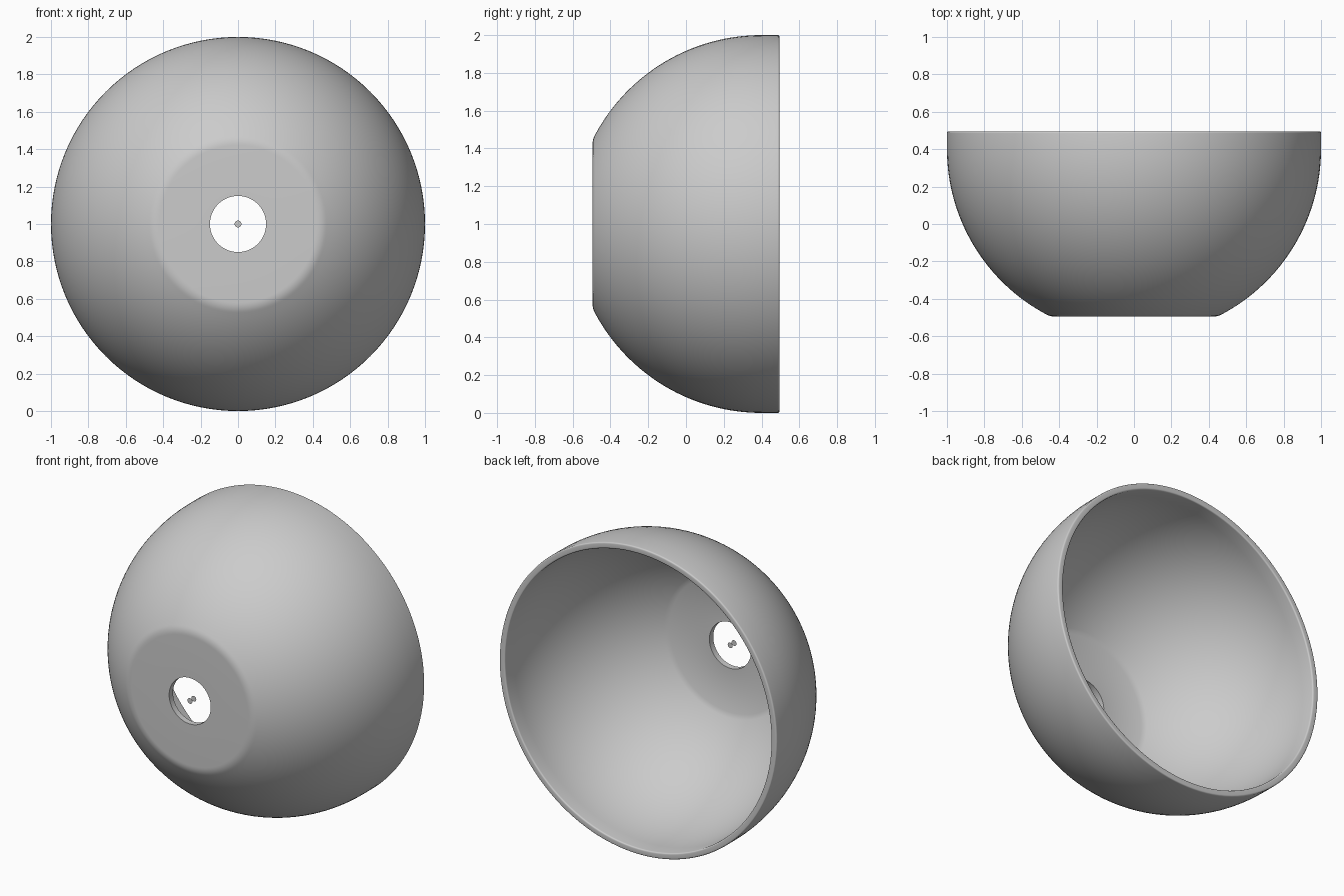
import bpy, bmesh, math

if "Cube" in bpy.data.objects:
    bpy.data.objects.remove(bpy.data.objects["Cube"])

SEG = 128
CY = 0.4          # y of the sphere centre
HOLE = 0.15       # radius of the hole in the base
BACK, FRONT, WALL = 0.495, -0.495, 0.04


def make_object(name, bm):
    bmesh.ops.recalc_face_normals(bm, faces=bm.faces)
    mesh = bpy.data.meshes.new(name)
    bm.to_mesh(mesh)
    bm.free()
    ob = bpy.data.objects.new(name, mesh)
    bpy.context.collection.objects.link(ob)
    bpy.context.view_layer.objects.active = ob
    ob.select_set(True)
    bpy.ops.object.shade_smooth_by_angle(angle=math.radians(35))
    ob.select_set(False)
    return ob


def arc(radius, r_end, steps=32):
    """Quarter-sphere points (r, y) from the widest ring to ring radius r_end."""
    top = math.acos(r_end / radius)
    return [(radius * math.cos(top * i / steps), CY - radius * math.sin(top * i / steps))
            for i in range(steps + 1)]


def blend(a, b, c, steps=6):
    """Small rounded corner from a to c around b."""
    return [tuple((1 - t) ** 2 * p + 2 * t * (1 - t) * q + t * t * s for p, q, s in zip(a, b, c))
            for t in (i / steps for i in range(1, steps + 1))]


# Dome shell: closed profile (r, y) spun around the y axis
ri = 1 - WALL
bevel = 0.01
outer = arc(1.0, 0.475)
outer += blend(outer[-1], (0.45, FRONT), (0.42, FRONT))
inner = arc(ri, 0.436)
rim = [(ri, BACK - bevel)] + blend((ri, BACK - bevel), (ri, BACK), (ri + bevel, BACK), 4)
rim += [(1 - bevel, BACK)] + blend((1 - bevel, BACK), (1, BACK), (1, BACK - bevel), 4)
profile = outer + [(HOLE, FRONT), (HOLE, inner[-1][1])] + inner[::-1] + rim

bm = bmesh.new()
rings = []
for i in range(SEG):
    a = 2 * math.pi * i / SEG
    rings.append([bm.verts.new((r * math.cos(a), y, 1 + r * math.sin(a))) for r, y in profile])
n = len(profile)
for i in range(SEG):
    p, q = rings[i], rings[(i + 1) % SEG]
    for j in range(n):
        k = (j + 1) % n
        bm.faces.new((p[j], p[k], q[k], q[j]))
make_object("dome_shell", bm)


# Two tiny discs floating in the centre of the hole, flush with both wall faces
def disc(name, y):
    d = bmesh.new()
    ring = [d.verts.new((0.018 * math.cos(t), y, 1 + 0.018 * math.sin(t)))
            for t in (2 * math.pi * i / 24 for i in range(24))]
    d.faces.new(ring)
    make_object(name, d)


disc("outer_centre_disc", FRONT)
disc("inner_centre_disc", inner[-1][1])
